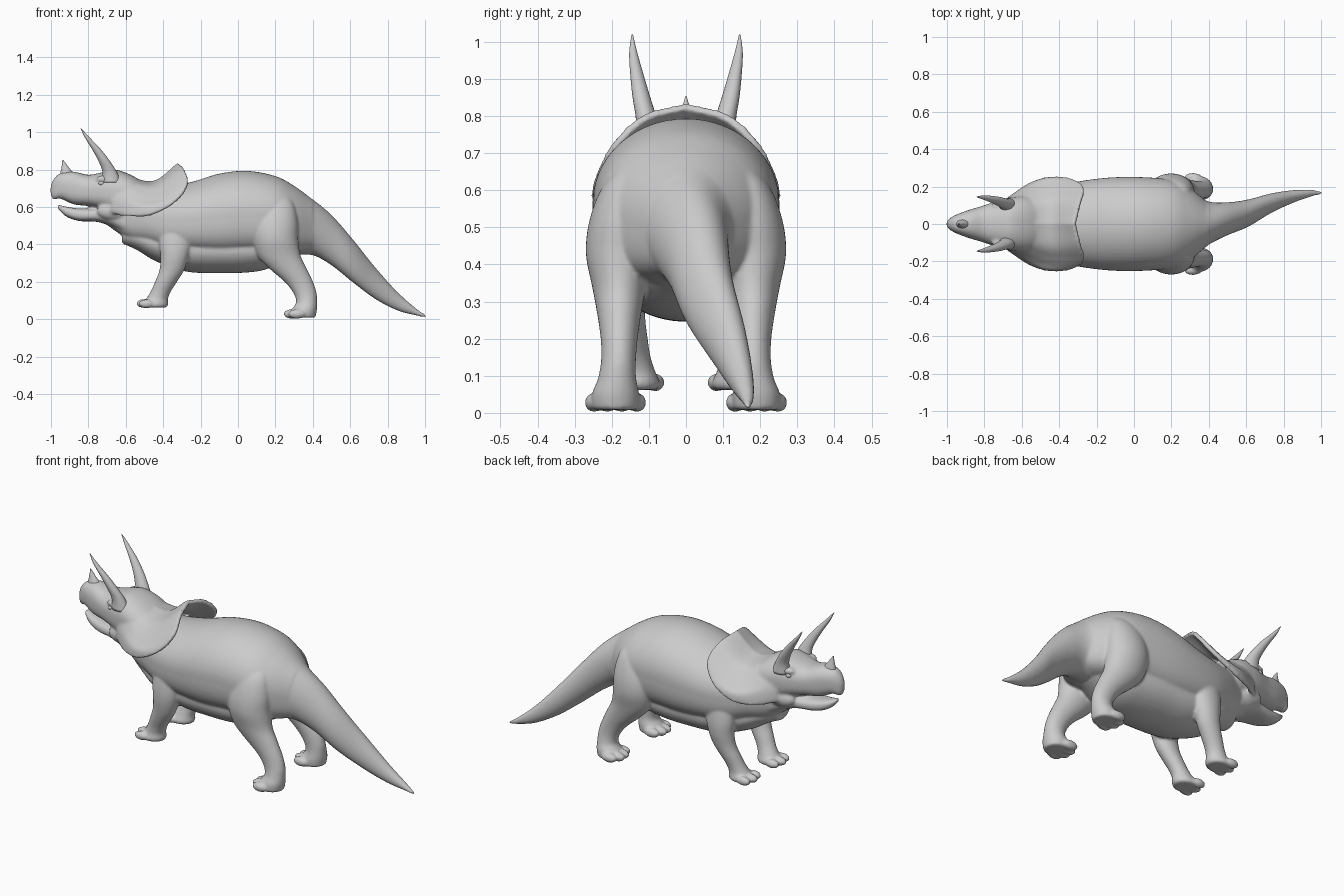
import bpy, bmesh, math
from mathutils import Vector


def spline(rows, sub):
    """Smooth Catmull-Rom interpolation through rows of numbers."""
    rows = [Vector(r) for r in rows]
    p = [rows[0] * 2 - rows[1]] + rows + [rows[-1] * 2 - rows[-2]]
    out = []
    for i in range(1, len(p) - 2):
        a, b, c, d = p[i - 1:i + 3]
        for k in range(sub):
            t = k / sub
            out.append((b * 2 + (c - a) * t + (a * 2 - b * 5 + c * 4 - d) * t * t
                        + (b * 3 - a - c * 3 + d) * t ** 3) * 0.5)
    return out + [rows[-1]]


def finish(name, bm, mirror=False):
    bmesh.ops.recalc_face_normals(bm, faces=bm.faces)
    me = bpy.data.meshes.new(name)
    bm.to_mesh(me)
    bm.free()
    me.shade_smooth()
    ob = bpy.data.objects.new(name, me)
    bpy.context.collection.objects.link(ob)
    if mirror:
        m = ob.modifiers.new("mirror", 'MIRROR')
        m.use_axis = (False, True, False)
    return ob


def loft(name, axis, rows, mirror=False, sub=5, n=40, p=1.0, low=None):
    """axis x: (x, centre y, top, bottom, half width); axis z: (z, cx, cy, rx, ry).
    p below 1 makes the section boxier, low does so for its lower half only."""
    bm = bmesh.new()
    rings = []
    for s, a, b, c, d in spline(rows, sub):
        ring = []
        for k in range(n):
            co, si = math.cos(math.tau * k / n), math.sin(math.tau * k / n)
            e = low if low and si < 0 else p
            co = math.copysign(abs(co) ** e, co)
            si = math.copysign(abs(si) ** e, si)
            if axis == 'x':
                v = (s, a + d * co, (b + c) / 2 + (b - c) / 2 * si)
            else:
                v = (a + c * co, b + d * si, s)
            ring.append(bm.verts.new(v))
        rings.append(ring)
    for r, q in zip(rings, rings[1:]):
        for k in range(n):
            bm.faces.new((r[k], r[(k + 1) % n], q[(k + 1) % n], q[k]))
    bm.faces.new(rings[0])
    bm.faces.new(rings[-1])
    return finish(name, bm, mirror)


def blobs(name, centres, size):
    """Mirrored group of ellipsoids."""
    bm = bmesh.new()
    for c in centres:
        vs = bmesh.ops.create_uvsphere(bm, u_segments=20, v_segments=12, radius=1)['verts']
        bmesh.ops.scale(bm, vec=size, verts=vs)
        bmesh.ops.translate(bm, vec=c, verts=vs)
    return finish(name, bm, True)


skin = []

# Neck and torso, boxier below so the flank ends in a ledge over the belly
skin.append(loft("torso", 'x', [
    (-.72, 0, .68, .52, .07), (-.66, 0, .72, .475, .095), (-.58, 0, .72, .425, .13),
    (-.48, 0, .71, .40, .175), (-.38, 0, .71, .365, .21), (-.25, 0, .733, .35, .235),
    (-.1, 0, .778, .34, .25), (.05, 0, .793, .345, .25), (.2, 0, .765, .35, .235),
    (.3, 0, .713, .35, .19), (.4, 0, .64, .37, .11)], n=56, low=.68))

# Tail
skin.append(loft("tail", 'x', [
    (.2, 0, .73, .36, .18), (.3, 0, .705, .345, .17), (.4, .005, .64, .342, .115),
    (.5, .028, .557, .288, .088), (.61, .058, .432, .20, .073), (.73, .11, .282, .11, .053),
    (.85, .147, .148, .047, .034), (.95, .165, .06, .02, .018), (1.007, .166, .02, .008, .006)]))

# Belly hanging below the flank ledge
skin.append(loft("belly", 'x', [
    (-.62, 0, .50, .405, .06), (-.54, 0, .50, .37, .11), (-.44, 0, .50, .31, .15),
    (-.28, 0, .50, .255, .18), (-.1, 0, .50, .246, .19), (.05, 0, .50, .25, .19),
    (.16, 0, .50, .27, .175), (.3, 0, .5, .34, .11)]))

# Head with cheeks and brow ridges
skin.append(loft("skull", 'x', [
    (-1.002, 0, .715, .665, .01), (-.985, 0, .75, .64, .03), (-.95, 0, .78, .645, .05),
    (-.88, 0, .789, .615, .076), (-.8, 0, .772, .605, .1), (-.72, 0, .787, .585, .128),
    (-.66, 0, .80, .56, .142), (-.58, 0, .775, .545, .15), (-.5, 0, .73, .54, .13),
    (-.44, 0, .70, .56, .08)], p=.85, low=.7))
skin.append(loft("lower_jaw", 'x', [
    (-.965, 0, .614, .594, .016), (-.92, 0, .602, .55, .042), (-.85, 0, .592, .525, .064),
    (-.75, 0, .594, .52, .09), (-.66, 0, .61, .485, .11), (-.56, 0, .60, .42, .12)], p=.75))
skin.append(blobs("cheek", [(-.665, .09, .578)], (.09, .042, .05)))
skin.append(blobs("brow_ridge", [(-.71, .1, .75)], (.05, .026, .02)))

# Neck frill: half surface from skull to rim, then mirrored and thickened
frill = [
    (-.66, 0, .785, -.46, 0, .728, -.315, 0, .828),
    (-.66, .06, .77, -.46, .11, .705, -.288, .105, .80),
    (-.65, .10, .73, -.46, .17, .66, -.268, .18, .735),
    (-.65, .12, .69, -.47, .21, .62, -.295, .22, .67),
    (-.66, .13, .65, -.50, .225, .60, -.365, .243, .605),
    (-.67, .13, .62, -.55, .21, .575, -.46, .243, .56),
    (-.68, .125, .585, -.61, .175, .565, -.55, .215, .55),
    (-.69, .11, .575, -.66, .13, .57, -.63, .15, .56)]
bm = bmesh.new()
grid = []
for r in spline(frill, 5):
    grid.append([bm.verts.new(v) for v in spline([r[0:3], r[3:6], r[6:9]], 8)])
for v in grid[0]:
    v.co.y = 0
for a, b in zip(grid, grid[1:]):
    for k in range(len(a) - 1):
        bm.faces.new((a[k], a[k + 1], b[k + 1], b[k]))
frill_ob = finish("neck_frill", bm, True)
solid = frill_ob.modifiers.new("thickness", 'SOLIDIFY')
solid.thickness = .022
solid.offset = 0
skin.append(frill_ob)

# Legs
skin.append(loft("front_leg", 'z', [
    (.56, -.33, .14, .04, .025), (.48, -.33, .155, .085, .05), (.4, -.335, .165, .085, .055),
    (.33, -.34, .166, .074, .055), (.26, -.355, .16, .066, .05), (.2, -.385, .15, .059, .047),
    (.15, -.412, .14, .054, .045), (.11, -.432, .132, .058, .05), (.08, -.445, .13, .072, .06),
    (.062, -.447, .13, .064, .054)], mirror=True))
skin.append(loft("hind_leg", 'z', [
    (.67, .225, .14, .04, .03), (.61, .21, .165, .09, .06), (.52, .2, .174, .12, .086),
    (.43, .2, .179, .122, .091), (.34, .22, .18, .115, .073), (.27, .268, .18, .1, .06),
    (.2, .325, .18, .076, .05), (.14, .358, .182, .062, .047), (.09, .367, .186, .056, .052),
    (.05, .355, .19, .067, .064), (.008, .352, .19, .062, .062)], mirror=True))

# Toes
skin.append(blobs("front_toes", [(-.49, .082, .082), (-.503, .13, .084), (-.49, .178, .082)],
                  (.042, .024, .024)))
skin.append(blobs("hind_toes", [(.31, .132, .028), (.29, .172, .028), (.29, .212, .028),
                                (.315, .248, .028)], (.047, .025, .026)))

# Fuse all skin parts into one continuous softened body
deps = bpy.context.evaluated_depsgraph_get()
bm = bmesh.new()
for ob in skin:
    bm.from_mesh(ob.evaluated_get(deps).to_mesh())
for ob in skin:
    bpy.data.objects.remove(ob)
body = finish("body", bm)
rm = body.modifiers.new("fuse", 'REMESH')
rm.mode = 'VOXEL'
rm.voxel_size = .0075
rm.use_smooth_shade = True
sm = body.modifiers.new("soften", 'SMOOTH')
sm.factor = .5
sm.iterations = 6

# Horns and eyes
loft("nose_horn", 'z', [
    (.75, -.91, 0, .045, .032), (.78, -.915, 0, .035, .024), (.815, -.925, 0, .018, .013),
    (.852, -.937, 0, .002, .002)], n=20)
loft("brow_horn", 'z', [
    (.73, -.675, .098, .052, .04), (.79, -.687, .106, .038, .029), (.85, -.718, .12, .03, .024),
    (.91, -.758, .132, .023, .018), (.97, -.805, .142, .013, .011),
    (1.02, -.84, .145, .002, .002)], mirror=True, n=24)
blobs("eye", [(-.73, .112, .727)], (.016, .012, .012))
